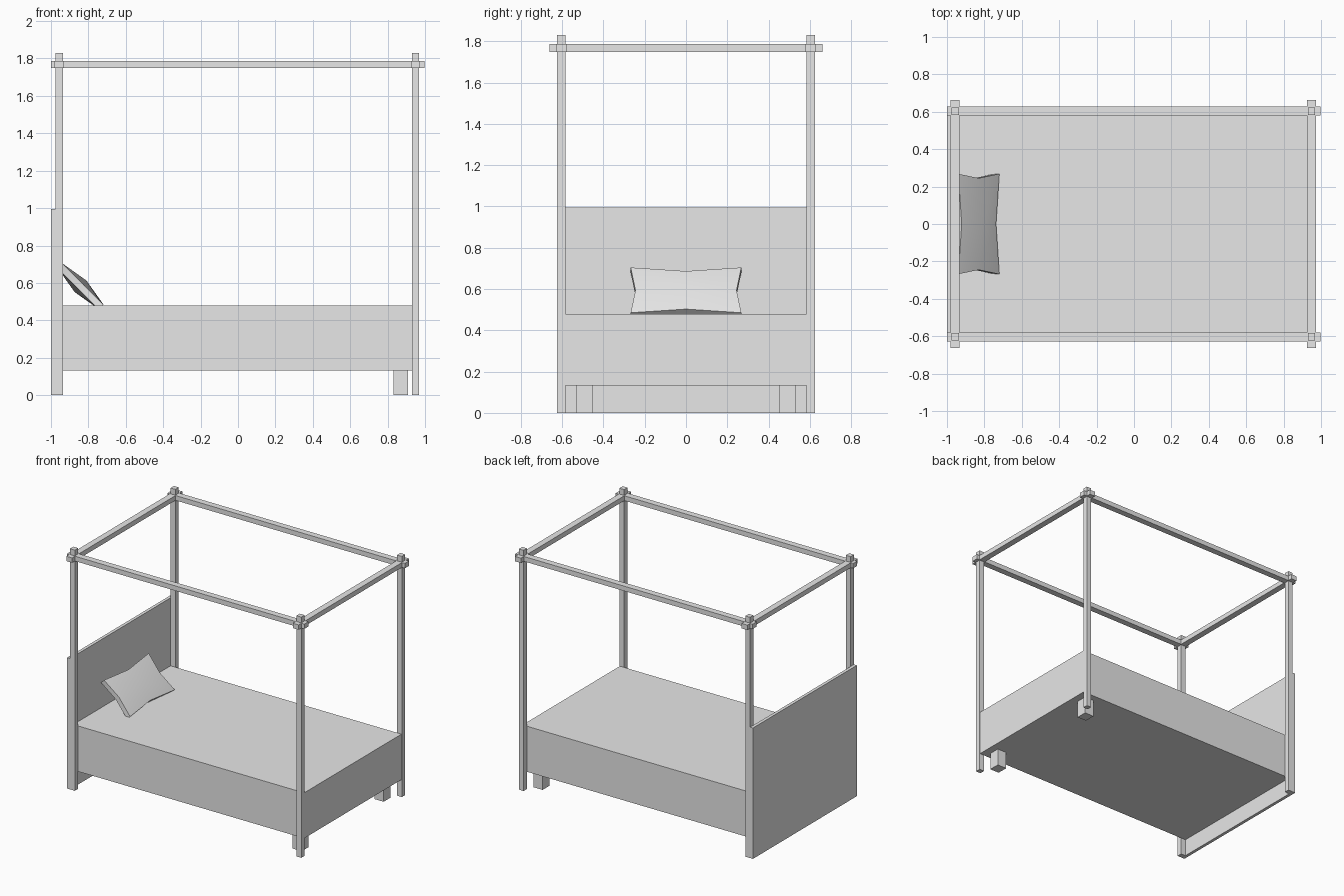
import bpy, bmesh
from mathutils import Vector

if "Cube" in bpy.data.objects:
    bpy.data.objects.remove(bpy.data.objects["Cube"], do_unlink=True)

grey = bpy.data.materials.new("light_grey")
grey.use_nodes = True
grey.diffuse_color = (0.8, 0.8, 0.8, 1)
grey.node_tree.nodes["Principled BSDF"].inputs["Base Color"].default_value = (0.8, 0.8, 0.8, 1)


def finish(name, bm):
    bmesh.ops.recalc_face_normals(bm, faces=bm.faces)
    mesh = bpy.data.meshes.new(name)
    bm.to_mesh(mesh)
    bm.free()
    mesh.materials.append(grey)
    obj = bpy.data.objects.new(name, mesh)
    bpy.context.collection.objects.link(obj)
    return obj


def box(name, low, high):
    low, high = Vector(low), Vector(high)
    bm = bmesh.new()
    bmesh.ops.create_cube(bm, size=1)
    bmesh.ops.scale(bm, vec=high - low, verts=bm.verts)
    bmesh.ops.translate(bm, vec=(low + high) / 2, verts=bm.verts)
    return finish(name, bm)


HEAD_X, FOOT_X, SIDE_Y = -0.956, 0.949, 0.604
POST, RAIL = 0.02, 0.024
RAIL_LOW, RAIL_HIGH = 1.749, 1.786

# Bed base and headboard
box("bed_base", (-0.976, -0.585, 0.132), (0.966, 0.585, 0.478))
box("headboard", (-1, -0.624, 0), (-0.976, 0.624, 0.995))

# Corner posts and the canopy rails across the bed
for end, x in (("head", HEAD_X), ("foot", FOOT_X)):
    for side, y in (("right", -SIDE_Y), ("left", SIDE_Y)):
        box(f"{end}_{side}_post", (x - POST, y - POST, 0), (x + POST, y + POST, 1.83))
    box(f"{end}_canopy_rail", (x - RAIL, -0.662, RAIL_LOW), (x + RAIL, 0.662, RAIL_HIGH))

# Canopy rails along the bed, and feet at the foot end
for side, s in (("right", -1), ("left", 1)):
    y = s * SIDE_Y
    box(f"{side}_canopy_rail", (-1, y - RAIL, RAIL_LOW), (0.998, y + RAIL, RAIL_HIGH))
    y = s * 0.492
    box(f"{side}_foot", (0.832, y - 0.042, 0), (0.91, y + 0.042, 0.132))

# Pinched cushion leaning on the headboard: two domed sheets joined by a rim
centre = Vector((-0.842, 0, 0.582))
across = Vector((0, 1, 0))
down = Vector((1, 0, -1)).normalized()
out = Vector((1, 0, 1)).normalized()
bm = bmesh.new()
sheets = []
for face in (-1, 1):
    sheet = {}
    for i in (-1, 0, 1):
        for j in (-1, 0, 1):
            width = 0.268 if j else 0.245
            length = 0.155 if i else 0.13
            depth = 0.018 if i or j else 0.044
            sheet[i, j] = bm.verts.new(
                centre + across * i * width + down * j * length + out * face * depth)
    for i in (-1, 0):
        for j in (-1, 0):
            bm.faces.new([sheet[i, j], sheet[i + 1, j], sheet[i + 1, j + 1], sheet[i, j + 1]])
    sheets.append(sheet)
back, front = sheets
loop = [(-1, -1), (0, -1), (1, -1), (1, 0), (1, 1), (0, 1), (-1, 1), (-1, 0)]
for a, b in zip(loop, loop[1:] + loop[:1]):
    bm.faces.new([back[a], back[b], front[b], front[a]])
cushion = finish("cushion", bm)

# Smooth the cushion but keep its rim sharp
bpy.ops.object.select_all(action="DESELECT")
cushion.select_set(True)
bpy.context.view_layer.objects.active = cushion
bpy.ops.object.shade_smooth_by_angle(angle=0.7)
